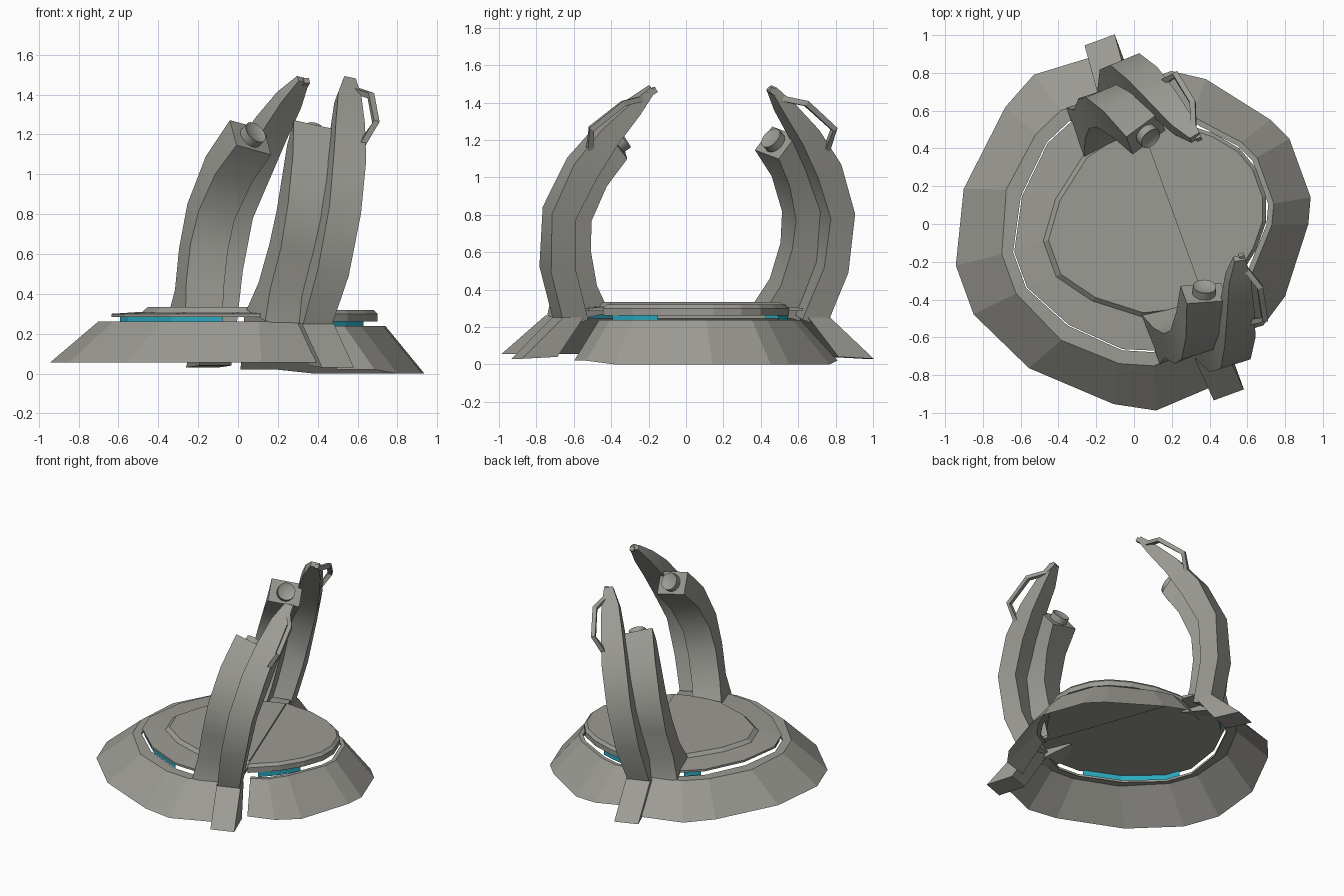
import bpy, bmesh, math
from mathutils import Matrix, Vector

if "Cube" in bpy.data.objects:
    bpy.data.objects.remove(bpy.data.objects["Cube"])

# The pad is mirror-symmetric across its own axis, which is turned 20 degrees
PLACE = Matrix.Translation((0.16, 0.035, 0)) @ Matrix.Rotation(math.radians(20), 4, 'Z')


def material(name, rgb):
    m = bpy.data.materials.new(name)
    m.diffuse_color = (*rgb, 1)
    m.use_nodes = True
    m.node_tree.nodes["Principled BSDF"].inputs["Base Color"].default_value = m.diffuse_color
    return m


GREY = material("warm_grey_metal", (0.33, 0.325, 0.295))
TEAL = material("teal_glow", (0.025, 0.40, 0.52))


def finish(name, bm, mat, closed=True):
    if closed:
        bmesh.ops.recalc_face_normals(bm, faces=bm.faces)
    else:
        for f in bm.faces:
            f.normal_update()
        if sum(f.normal.z * f.calc_area() for f in bm.faces) < 0:
            bmesh.ops.reverse_faces(bm, faces=bm.faces)
    bm.transform(PLACE)
    me = bpy.data.meshes.new(name)
    bm.to_mesh(me)
    bm.free()
    me.materials.append(mat)
    ob = bpy.data.objects.new(name, me)
    bpy.context.collection.objects.link(ob)
    return ob


def smooth(ob, degrees):
    ob.data.shade_smooth()
    ob.data.set_sharp_from_angle(angle=math.radians(degrees))


def both(half):
    """Complete a half outline by mirroring it in y."""
    return half + [(p[0], -p[1], *p[2:]) for p in reversed(half)]


def at(pts, z, k=1.0, cx=0.0):
    return [(cx + (p[0] - cx) * k, p[1] * k, z) for p in pts]


def skin(name, rows, mat, closed=False):
    """Bridge rows of points; closed rows become a capped solid."""
    bm = bmesh.new()
    vs = [[bm.verts.new(p) for p in r] for r in rows]
    n = len(rows[0])
    for a, b in zip(vs, vs[1:]):
        for i in range(n if closed else n - 1):
            j = (i + 1) % n
            bm.faces.new((a[i], a[j], b[j], b[i]))
    if closed:
        bm.faces.new(vs[0])
        bm.faces.new(vs[-1])
    return finish(name, bm, mat, closed)


def beam(name, stations, s, tangent_end=None):
    """Sweep a rectangle through stations (x, y, z, width, thickness); s mirrors y."""
    pts = [Vector(q[:3]) for q in stations]
    rows = []
    for i, q in enumerate(stations):
        t = (pts[min(i + 1, len(pts) - 1)] - pts[max(i - 1, 0)]).normalized()
        if tangent_end and i == len(pts) - 1:
            t = Vector(tangent_end).normalized()
        side = Vector((1, 0, 0))
        side = (side - side.dot(t) * t).normalized()
        up = t.cross(side)
        row = [pts[i] + side * (a * q[3] / 2) + up * (b * q[4] / 2)
               for a, b in ((-1, -1), (1, -1), (1, 1), (-1, 1))]
        rows.append([(p.x, p.y * s, p.z) for p in row])
    return skin(name, rows, GREY, True)


# Sloping skirt, large half
outer = both([(-.09, .93), (-.39, .946), (-.59, .837), (-.946, .505), (-1.124, .138)])
ridge = both([(-.09, .70), (-.32, .72), (-.49, .645), (-.735, .425), (-.875, .11)])
lip = both([(-.09, .63), (-.30, .65), (-.45, .585), (-.675, .365), (-.815, .10)])
skin("skirt_large", [at(outer, .055), at(ridge, .262), at(lip, .262), at(lip, .245)], GREY)

# Sloping skirt, small half
outer = both([(.10, .71, .02), (.299, .716, .02), (.458, .612, 0), (.705, .294, 0), (.765, .165, 0)])
ridge = both([(.08, .56), (.20, .54), (.32, .455), (.52, .235), (.57, .13)])
skin("skirt_small", [outer, at(ridge, .238), at(ridge, .238, .95), at(ridge, .225, .95)], GREY)

# Stepped deck, large half
plate = both([(.054, .61), (-.29, .645), (-.446, .580), (-.669, .363), (-.809, .10)])
raised = both([(.054, .50), (-.10, .50), (-.29, .455), (-.51, .285), (-.645, .10)])
skin("deck_large", [at(plate, .285), at(plate, .300), at(raised, .310),
                    at(raised, .333, .96, .054)], GREY, True)

# Deck, small half
deck = both([(.054, .53), (.255, .44), (.40, .327), (.50, .205), (.545, .08)])
skin("deck_small", [at(deck, .262), at(deck, .300), at(deck, .320, .96, .054)], GREY, True)

# Glowing strips under the deck edges, longest at the front of the large half
glow = {
    "glow_large_front": ([(-.46, -.56), (-.665, -.362), (-.805, -.10), (-.805, .02)], .286, .985),
    "glow_large_back": ([(-.31, .62), (-.42, .575)], .286, .985),
    "glow_small_front": ([(.12, -.50), (.25, -.43), (.38, -.335)], .263, .995),
    "glow_small_back": ([(.15, .49), (.25, .43), (.33, .37)], .263, .995),
}
for name, (run, z, k) in glow.items():
    skin(name, [at(run, z, k), at(run, z - .04, k)], TEAL)

for s, tag in ((1, "back"), (-1, "front")):
    # Tall blade, tapering at the tip
    smooth(beam(tag + "_blade", [(-.03, .68, .23, .15, .14), (.03, .78, .52, .17, .14),
                                 (.09, .79, .81, .17, .14), (.155, .685, 1.05, .17, .15),
                                 (.21, .56, 1.23, .15, .12), (.26, .43, 1.375, .12, .08),
                                 (.30, .34, 1.475, .06, .035)], s), 35)

    # Wedge foot running out over the gap in the skirt
    rows = [[(x + dx, y * s, z) for dx, y, z in
             ((0, 1.0, .03), (-.02, .76, .25), (-.03, .64, .25), (0, .80, .04))]
            for x in (-.085, .085)]
    skin(tag + "_foot", rows, GREY, True)

    # Wide inner arm with a spreading toe
    axis = Vector((.35, -.74, .58)).normalized()
    end = Vector((.06, .45, 1.185))
    smooth(beam(tag + "_arm", [(-.19, .58, .27, .20, .28), (-.155, .61, .42, .20, .17),
                               (-.115, .66, .62, .20, .17), (-.075, .66, .81, .20, .17),
                               (-.01, .58, 1.02, .21, .17), (*end, .22, .16)], s, axis), 35)

    # Round emitter on the arm end
    bm = bmesh.new()
    rot = axis.to_track_quat('Z', 'Y').to_matrix().to_4x4()
    bmesh.ops.create_cone(bm, cap_ends=True, segments=16, radius1=.062, radius2=.062, depth=.07,
                          matrix=Matrix.Translation(end + axis * .01) @ rot)
    bm.faces.ensure_lookup_table()
    bm.normal_update()
    top = max(bm.faces, key=lambda f: (f.calc_center_median() - end).dot(axis))
    bmesh.ops.inset_region(bm, faces=[top], thickness=.02, use_even_offset=True)
    bmesh.ops.translate(bm, verts=list(top.verts), vec=axis * -.012)
    bm.transform(Matrix.Diagonal((1, s, 1, 1)))
    smooth(finish(tag + "_emitter", bm, GREY), 35)

    # Bent handle bar beside the blade tip
    beam(tag + "_handle", [(.315, .325, 1.47, .03, .03), (.31, .40, 1.42, .03, .03),
                           (.35, .52, 1.395, .03, .03), (.315, .69, 1.26, .03, .03),
                           (.245, .675, 1.15, .03, .03)], s)
